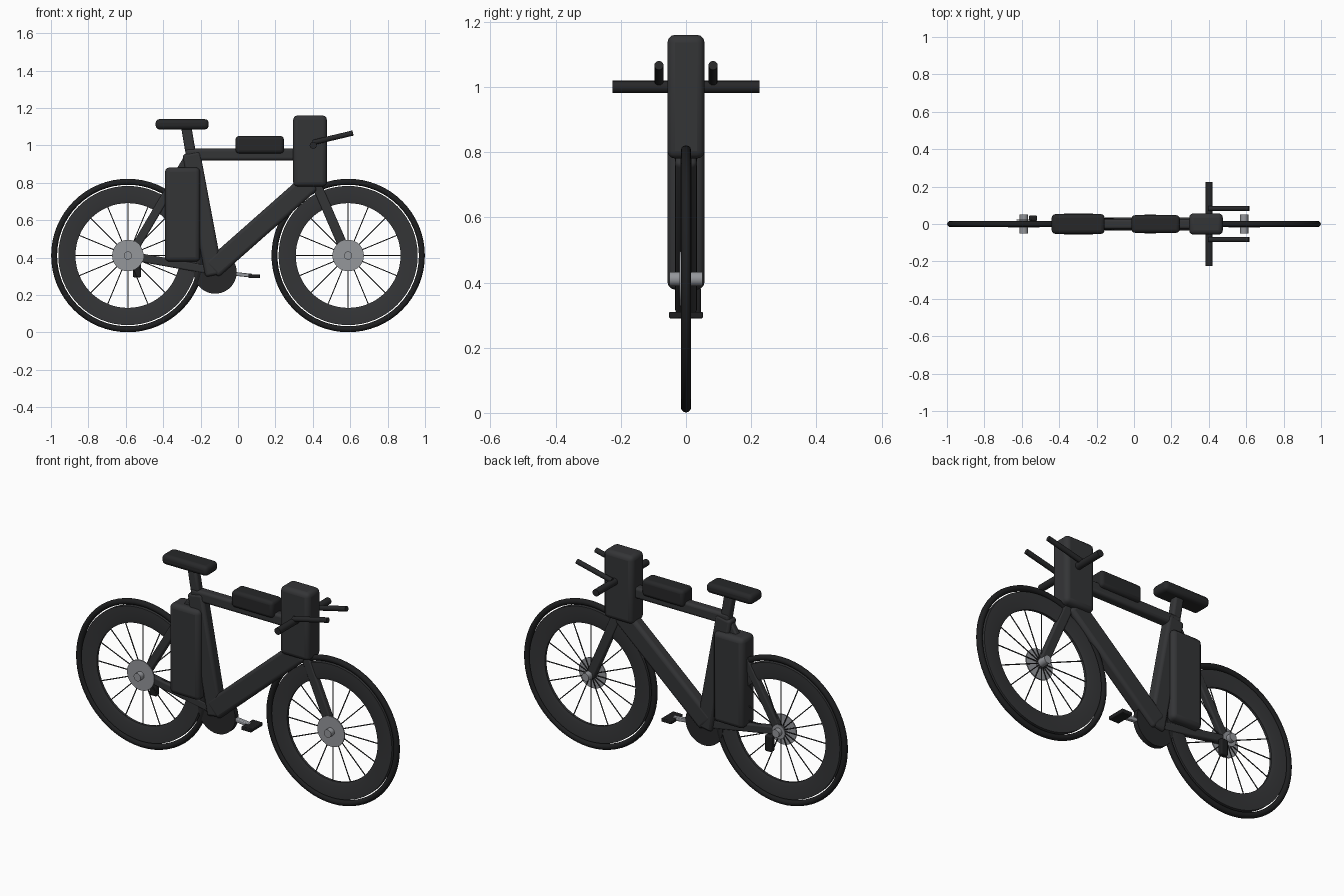
import bpy, bmesh, math
from mathutils import Vector, Matrix

if "Cube" in bpy.data.objects:
    bpy.data.objects.remove(bpy.data.objects["Cube"])


def material(name, v):
    m = bpy.data.materials.new(name)
    m.diffuse_color = (v, v * 1.03, v * 1.1, 1)
    m.use_nodes = True
    m.node_tree.nodes["Principled BSDF"].inputs["Base Color"].default_value = m.diffuse_color
    return m


FRAME = material("frame_dark", 0.034)
BLACK = material("rubber_black", 0.013)
PAD = material("pad_dark", 0.02)
METAL = material("metal_grey", 0.3)


def finish(ob, name, mat, bevel=0, segs=3):
    ob.name = name
    ob.data.materials.append(mat)
    if bevel:
        b = ob.modifiers.new("bevel", "BEVEL")
        b.width, b.segments = bevel, segs
    bpy.context.view_layer.objects.active = ob
    ob.select_set(True)
    bpy.ops.object.shade_smooth_by_angle(angle=math.radians(35))
    ob.select_set(False)
    return ob


def box(name, x0, x1, y0, y1, z0, z1, mat, bevel=0.01):
    bpy.ops.mesh.primitive_cube_add(size=1)
    ob = bpy.context.object
    size = Matrix.Diagonal((x1 - x0, y1 - y0, z1 - z0, 1))
    ob.data.transform(size)
    ob.location = ((x0 + x1) / 2, (y0 + y1) / 2, (z0 + z1) / 2)
    return finish(ob, name, mat, bevel)


def beam(name, a, b, width, depth, mat, bevel=0.008):
    """Rounded bar in the side plane between two (x, z) points."""
    dx, dz = b[0] - a[0], b[1] - a[1]
    ln = math.hypot(dx, dz)
    ob = box(name, -ln / 2, ln / 2, -depth / 2, depth / 2, -width / 2, width / 2, mat, bevel)
    ob.location = ((a[0] + b[0]) / 2, 0, (a[1] + b[1]) / 2)
    ob.rotation_euler.y = -math.atan2(dz, dx)
    return ob


def rod(name, a, b, r, mat, sides=16):
    a, b = Vector(a), Vector(b)
    bpy.ops.mesh.primitive_cylinder_add(vertices=sides, radius=r, depth=(b - a).length, location=(a + b) / 2)
    ob = bpy.context.object
    ob.rotation_euler = (b - a).to_track_quat("Z", "Y").to_euler()
    return finish(ob, name, mat)


def ring(name, profile, x, z, mat, n=64):
    """Revolve a closed (radius, y) profile about the wheel axle."""
    bm = bmesh.new()
    rows = []
    for i in range(n):
        t = 2 * math.pi * i / n
        rows.append([bm.verts.new((r * math.cos(t), y, r * math.sin(t))) for r, y in profile])
    k = len(profile)
    for i in range(n):
        p, q = rows[i], rows[(i + 1) % n]
        for j in range(k):
            bm.faces.new((p[j], p[(j + 1) % k], q[(j + 1) % k], q[j]))
    bmesh.ops.recalc_face_normals(bm, faces=bm.faces)
    me = bpy.data.meshes.new(name)
    bm.to_mesh(me)
    bm.free()
    ob = bpy.data.objects.new(name, me)
    bpy.context.collection.objects.link(ob)
    ob.location = (x, 0, z)
    return finish(ob, name, mat)


def wheel(side, x, z=0.411):
    tyre = [(0.394 + 0.016 * math.cos(t * math.pi / 6), 0.016 * math.sin(t * math.pi / 6)) for t in range(12)]
    ring(side + "_tyre", tyre, x, z, BLACK)
    ring(side + "_rim", [(0.28, -0.007), (0.30, -0.012), (0.372, -0.012),
                         (0.372, 0.012), (0.30, 0.012), (0.28, 0.007)], x, z, FRAME)
    # spokes in one mesh
    bm = bmesh.new()
    for i in range(16):
        m = Matrix.Rotation(i * math.pi / 8, 4, "Y") @ Matrix.Translation((0, 0, 0.155))
        bmesh.ops.create_cone(bm, cap_ends=True, segments=6, radius1=0.003, radius2=0.003, depth=0.27, matrix=m)
    me = bpy.data.meshes.new(side + "_spokes")
    bm.to_mesh(me)
    bm.free()
    sp = bpy.data.objects.new(side + "_spokes", me)
    bpy.context.collection.objects.link(sp)
    sp.location = (x, 0, z)
    finish(sp, side + "_spokes", FRAME)
    # hub and brake disc
    rod(side + "_hub", (x, -0.05, z), (x, 0.05, z), 0.022, METAL, 24)
    y = -0.02
    rod(side + "_disc", (x, y, z), (x, y + 0.006, z), 0.084, METAL, 40)


wheel("rear", -0.589)
wheel("front", 0.589)
rod("rear_sprocket", (-0.589, 0.018, 0.411), (-0.589, 0.024, 0.411), 0.04, METAL, 32)

# frame tubes
beam("down_tube", (0.39, 0.805), (-0.142, 0.335), 0.11, 0.068, FRAME, 0.018)
beam("seat_tube", (-0.25, 0.96), (-0.127, 0.305), 0.095, 0.064, FRAME, 0.015)
beam("top_tube", (-0.28, 0.951), (0.34, 0.951), 0.062, 0.054, FRAME, 0.014)
beam("seat_stay", (-0.26, 0.945), (-0.57, 0.42), 0.045, 0.034, FRAME)
beam("chain_stay", (-0.13, 0.33), (-0.58, 0.41), 0.045, 0.034, FRAME)
beam("fork", (0.385, 0.87), (0.589, 0.40), 0.052, 0.034, FRAME)

# storage blocks
box("head_block", 0.295, 0.475, -0.057, 0.057, 0.78, 1.16, FRAME, 0.024)
box("rear_block", -0.39, -0.203, -0.057, 0.057, 0.378, 0.882, FRAME, 0.024)
box("top_pack", -0.013, 0.245, -0.047, 0.047, 0.957, 1.05, PAD, 0.018)

# saddle
beam("seat_post", (-0.277, 1.1), (-0.248, 0.93), 0.055, 0.045, FRAME, 0.012)
box("saddle", -0.44, -0.157, -0.053, 0.053, 1.085, 1.14, PAD, 0.02)

# handlebar with forward grips
rod("handlebar", (0.402, -0.225, 1.0), (0.402, 0.225, 1.0), 0.019, PAD)
for name, y in (("left_grip", 0.083), ("right_grip", -0.083)):
    rod(name, (0.40, y, 1.015), (0.615, y, 1.066), 0.014, PAD)

# drivetrain
rod("chainring", (-0.122, -0.014, 0.322), (-0.122, 0.014, 0.322), 0.115, PAD, 40)
beam("crank", (-0.1, 0.322), (0.075, 0.303), 0.02, 0.024, METAL, 0.004)
box("pedal", 0.055, 0.117, -0.052, 0.052, 0.29, 0.31, BLACK, 0.004)
box("rear_gear_shifter", -0.562, -0.518, 0.016, 0.046, 0.294, 0.385, BLACK, 0.008)
